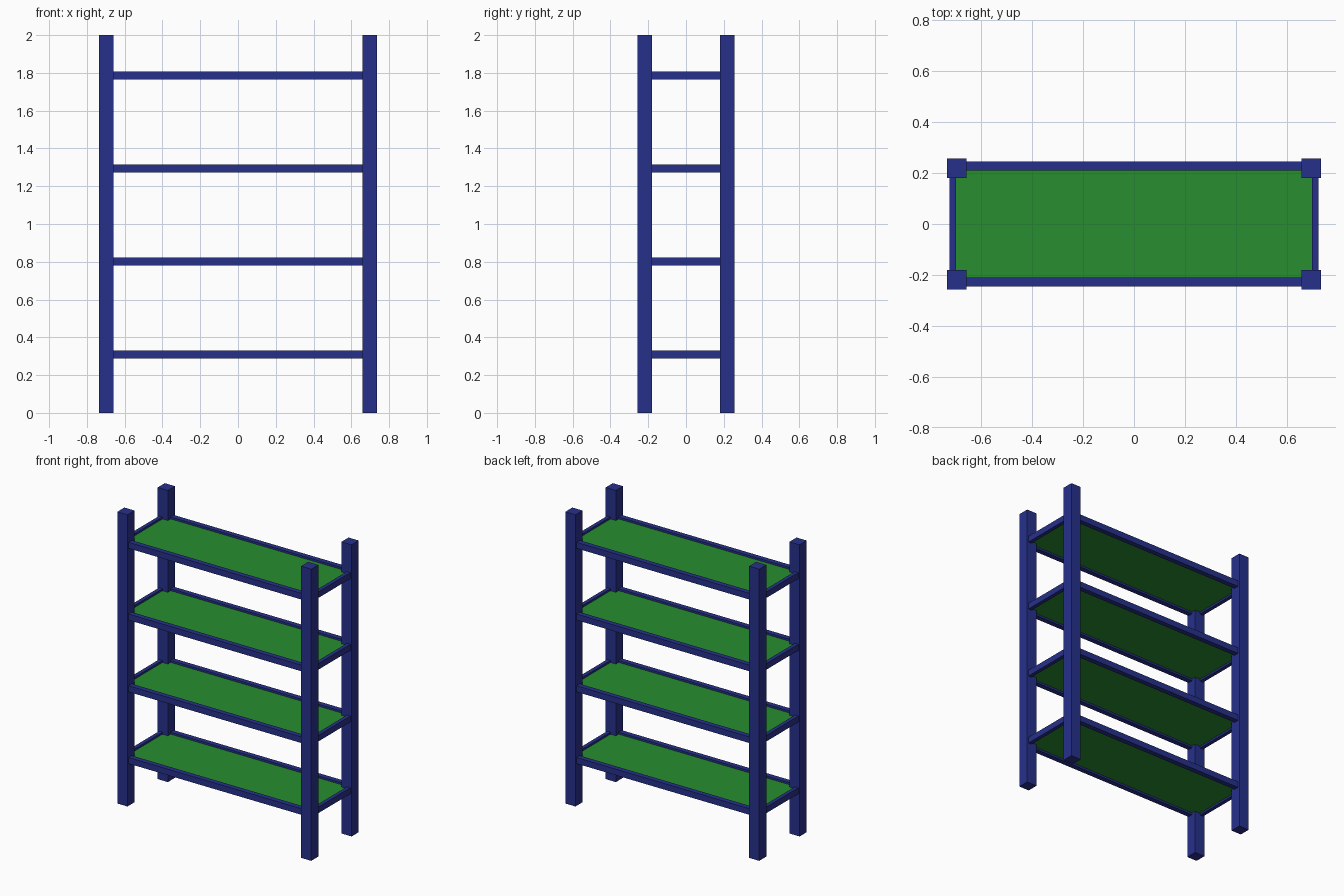
import bpy

if "Cube" in bpy.data.objects:
    bpy.data.objects.remove(bpy.data.objects["Cube"])


def material(name, color):
    m = bpy.data.materials.new(name)
    m.diffuse_color = color
    m.use_nodes = True
    m.node_tree.nodes["Principled BSDF"].inputs["Base Color"].default_value = m.diffuse_color
    return m


blue = material("blue_paint", (0.02, 0.03, 0.26, 1))
green = material("green_panel", (0.02, 0.27, 0.03, 1))


def box(name, center, size, mat):
    bpy.ops.mesh.primitive_cube_add(size=1, location=center)
    o = bpy.context.object
    o.name = name
    o.scale = size
    bpy.ops.object.transform_apply(location=False, rotation=False, scale=True)
    o.data.materials.append(mat)
    return o


POST = 0.077              # square post thickness
PX, PY = 0.697, 0.219     # post centres
RAIL_H = 0.042
LEVELS = [0.31 + 0.492 * i for i in range(4)]

# Corner posts
for sx, side in ((-1, "left"), (1, "right")):
    for sy, end in ((-1, "front"), (1, "back")):
        box(f"{end}_{side}_post", (sx * PX, sy * PY, 1), (POST, POST, 2), blue)

for i, z in enumerate(LEVELS, 1):
    # Long rails between the posts
    for sy, end in ((-1, "front"), (1, "back")):
        box(f"{end}_rail_{i}", (0, sy * 0.2275, z),
            (2 * PX - POST, 0.035, RAIL_H), blue)
    # Short side rails
    for sx, side in ((-1, "left"), (1, "right")):
        box(f"{side}_rail_{i}", (sx * 0.7125, 0, z),
            (0.026, 2 * PY - POST, RAIL_H), blue)
    # Shelf panel recessed inside the rails
    box(f"shelf_{i}", (0, 0, z), (1.40, 0.422, 0.015), green)
